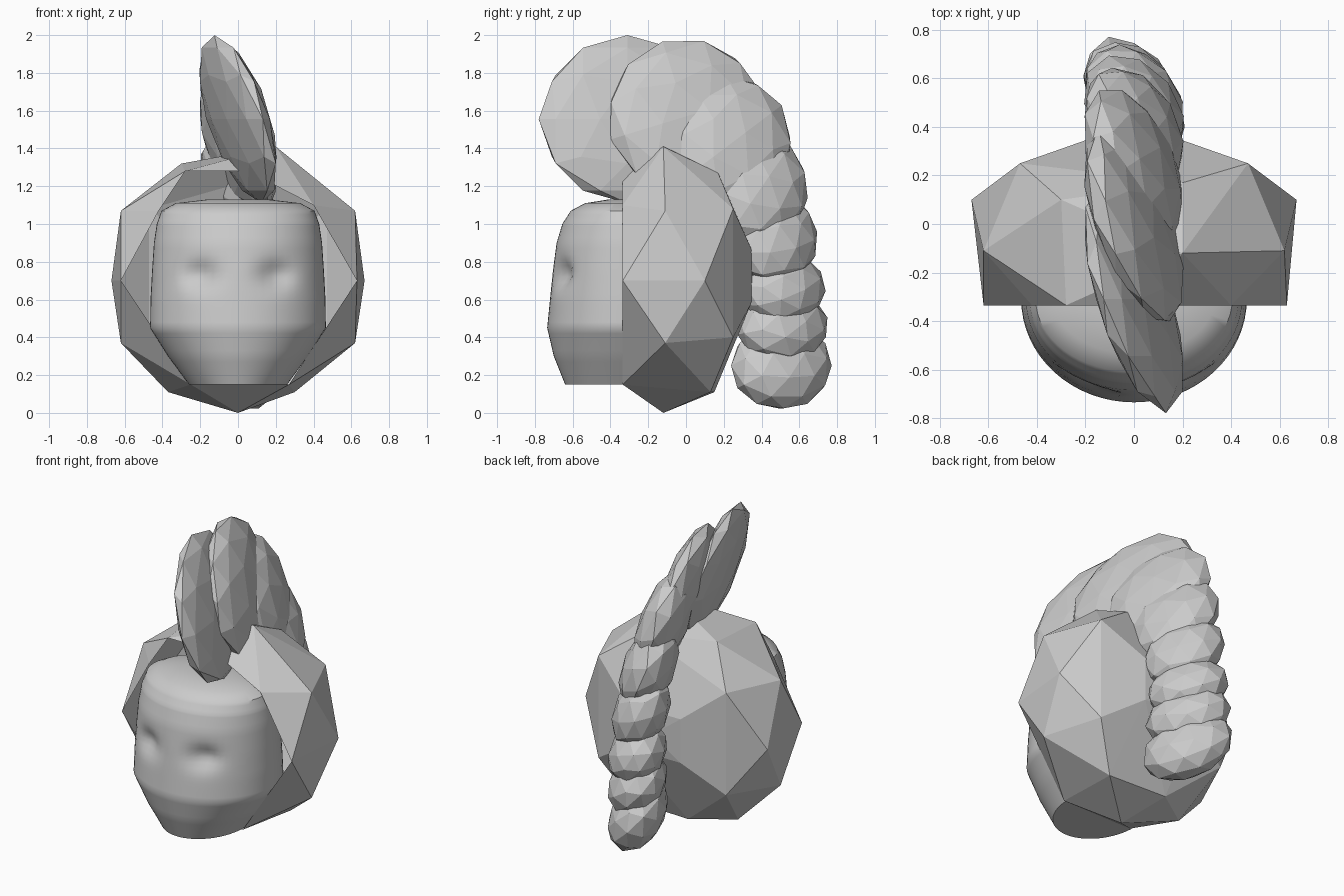
import bpy, bmesh, math
from mathutils import Matrix, Vector

if "Cube" in bpy.data.objects:
    bpy.data.objects.remove(bpy.data.objects["Cube"])

grey = bpy.data.materials.new("light grey")
grey.diffuse_color = (0.6, 0.6, 0.6, 1)
grey.use_nodes = True
grey.node_tree.nodes["Principled BSDF"].inputs["Base Color"].default_value = grey.diffuse_color


def add_object(name, bm):
    mesh = bpy.data.meshes.new(name)
    bm.to_mesh(mesh)
    bm.free()
    mesh.materials.append(grey)
    ob = bpy.data.objects.new(name, mesh)
    bpy.context.collection.objects.link(ob)
    return ob


# Helmet: faceted hull, open at the front
RIM = -0.335
rim = [(-0.62, 0.7), (-0.42, 1.07), (-0.28, 1.28), (0.05, 1.28), (0.4, 1.1),
       (0.63, 0.7), (0.27, 0.15), (-0.25, 0.15)]
points = [(x, RIM, z) for x, z in rim]
points += [(0, -0.12, 0), (0.2, -0.12, 1.41), (-0.3, 0.1, 1.32), (0.2, 0.17, 1.27),
           (-0.37, -0.02, 0.11), (0.3, 0.13, 0.11), (-0.12, 0.15, 0.11)]
for s in (-1, 1):
    points += [(s * 0.62, -0.11, 0.37), (s * 0.62, -0.11, 1.07), (s * 0.67, 0.1, 0.7),
               (s * 0.47, 0.25, 1.08), (s * 0.47, 0.25, 0.4),
               (s * 0.2, 0.345, 0.87), (s * 0.2, 0.345, 0.58)]
points.append((0, 0.36, 0.72))
bm = bmesh.new()
for p in points:
    bm.verts.new(p)
bmesh.ops.convex_hull(bm, input=bm.verts)
bmesh.ops.recalc_face_normals(bm, faces=bm.faces)
front = [f for f in bm.faces if all(abs(v.co.y - RIM) < 1e-4 for v in f.verts)]
bmesh.ops.delete(bm, geom=front, context='FACES')
add_object("helmet", bm)

# Head: stacked elliptical rings (height, half width, half depth) with dented eyes
profile = [(0.15, 0.26, 0.33), (0.30, 0.37, 0.39), (0.45, 0.465, 0.425),
           (0.60, 0.463, 0.41), (0.75, 0.455, 0.395), (0.90, 0.445, 0.375),
           (1.00, 0.43, 0.345), (1.07, 0.405, 0.30), (1.11, 0.33, 0.225), (1.13, 0.16, 0.1)]
SEG, CY = 64, -0.31


def ring_at(z):
    for (z0, a0, b0), (z1, a1, b1) in zip(profile, profile[1:]):
        if z <= z1:
            t = (z - z0) / (z1 - z0)
            return a0 + (a1 - a0) * t, b0 + (b1 - b0) * t
    return profile[-1][1:]


heights = sorted({p[0] for p in profile} | {round(0.15 + 0.03 * i, 3) for i in range(31)})
bm = bmesh.new()
rings = []
for z in heights:
    a, b = ring_at(z)
    ring = []
    for i in range(SEG):
        ang = 2 * math.pi * i / SEG
        x, y = a * math.cos(ang), b * math.sin(ang)
        if y < 0:
            d = ((abs(x) - 0.2) / 0.085) ** 2 + ((z - 0.73) / 0.07) ** 2
            y += 0.055 * math.exp(-d)
        ring.append(bm.verts.new((x, CY + y, z)))
    rings.append(ring)
for lo, hi in zip(rings, rings[1:]):
    for i in range(SEG):
        j = (i + 1) % SEG
        bm.faces.new((lo[i], lo[j], hi[j], hi[i]))
bm.faces.new(rings[0][::-1])
bm.faces.new(rings[-1])
head = add_object("head", bm)
bpy.context.view_layer.objects.active = head
head.select_set(True)
bpy.ops.object.shade_smooth_by_angle(angle=math.radians(40))

# Crest: twisted, overlapping faceted lobes (y, z, half depth, half height)
lobes = [(-0.31, 1.555, 0.47, 0.445), (0.0, 1.57, 0.42, 0.415), (0.23, 1.42, 0.335, 0.37),
         (0.39, 1.18, 0.26, 0.30), (0.47, 0.92, 0.23, 0.25), (0.51, 0.66, 0.23, 0.20),
         (0.51, 0.46, 0.245, 0.20), (0.505, 0.25, 0.27, 0.235)]
LEAN = 0.28
for n, (y, z, hy, hz) in enumerate(lobes):
    thick = math.sqrt(0.21 ** 2 - (LEAN * hy) ** 2 - (LEAN * hz) ** 2)
    shape = Matrix(((thick, -LEAN * hy, -LEAN * hz, 0), (0, hy, 0, y),
                    (0, 0, hz, z), (0, 0, 0, 1)))
    bm = bmesh.new()
    bmesh.ops.create_icosphere(bm, subdivisions=2, radius=1.0)
    bm.transform(shape @ Matrix.Rotation(0.3 * n, 4, 'X'))
    add_object(f"crest_lobe_{n + 1}", bm)
